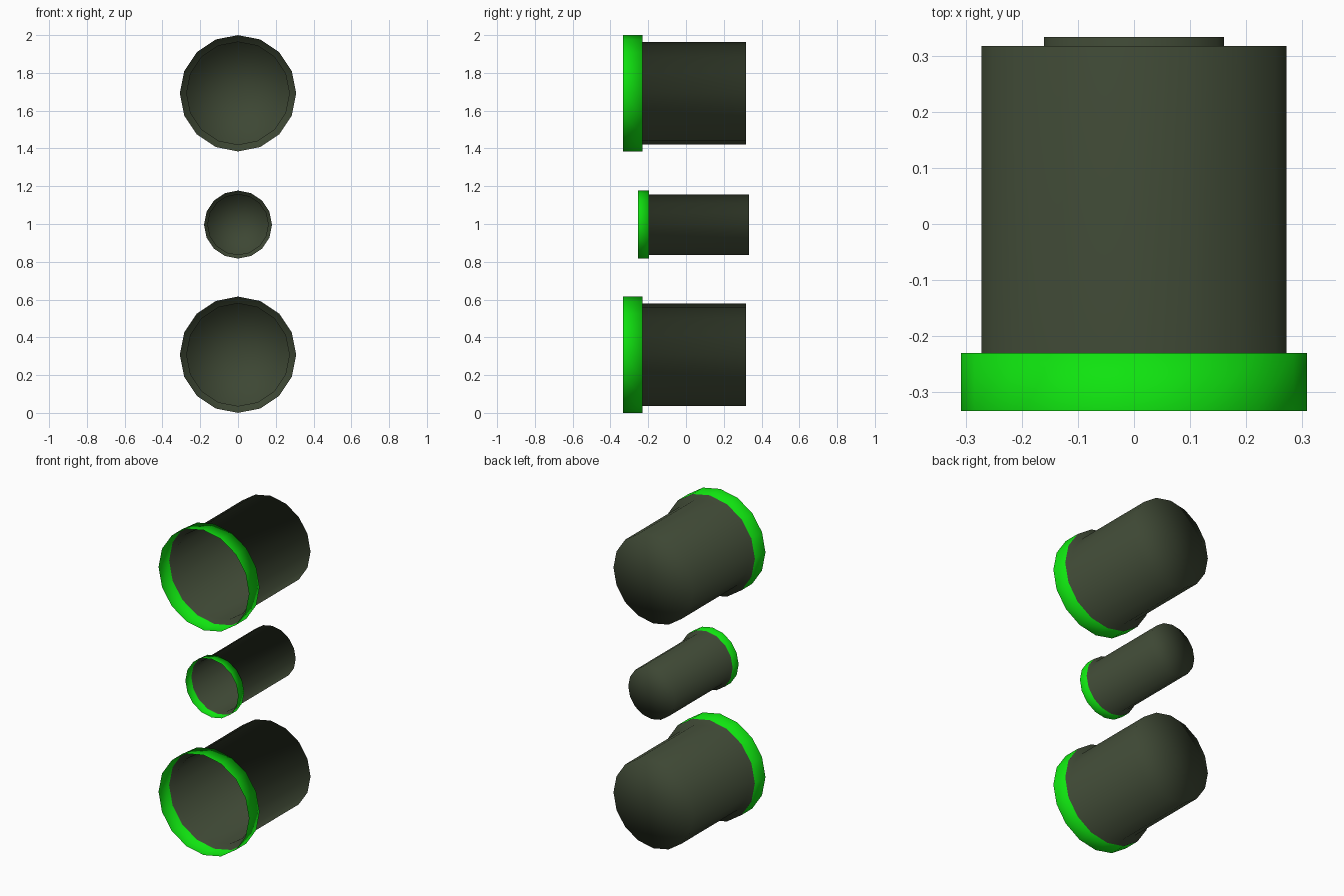
import bpy, bmesh, math

if "Cube" in bpy.data.objects:
    bpy.data.objects.remove(bpy.data.objects["Cube"])

SIDES = 16


def material(name, rgb):
    m = bpy.data.materials.new(name)
    m.diffuse_color = (*rgb, 1.0)
    m.use_nodes = True
    m.node_tree.nodes["Principled BSDF"].inputs["Base Color"].default_value = m.diffuse_color
    return m


olive = material("dark olive", (0.047, 0.063, 0.034))
green = material("bright green", (0.005, 0.77, 0.005))


def lamp_cup(name, z, rim_r, body_r, y_front, y_step, y_back):
    """Thin open cup along y: green rim band, olive step, body and closed back."""
    bm = bmesh.new()
    rings = []
    for r, y in ((rim_r, y_front), (rim_r, y_step), (body_r, y_step), (body_r, y_back)):
        rings.append([bm.verts.new((r * math.sin(2 * math.pi * i / SIDES), y,
                                    z + r * math.cos(2 * math.pi * i / SIDES)))
                      for i in range(SIDES)])
    # rim band, step and body wall
    for k in range(3):
        a, b = rings[k], rings[k + 1]
        for i in range(SIDES):
            j = (i + 1) % SIDES
            f = bm.faces.new((a[i], b[i], b[j], a[j]))
            f.material_index = 1 if k == 0 else 0
    # back cap
    tip = bm.verts.new((0, y_back, z))
    last = rings[-1]
    for i in range(SIDES):
        bm.faces.new((last[i], tip, last[(i + 1) % SIDES]))
    # make the outside face outwards (the wall tells the direction)
    bm.normal_update()
    wall = bm.faces[0] if bm.faces.ensure_lookup_table() is None else None
    c = wall.calc_center_median()
    if wall.normal.x * c.x + wall.normal.z * (c.z - z) < 0:
        bmesh.ops.reverse_faces(bm, faces=bm.faces[:])
    for f in bm.faces:
        f.smooth = True
    me = bpy.data.meshes.new(name)
    bm.to_mesh(me)
    bm.free()
    me.materials.append(olive)
    me.materials.append(green)
    ob = bpy.data.objects.new(name, me)
    bpy.context.collection.objects.link(ob)
    return ob


# two large cups with a small one between them
lamp_cup("upper_cup", 1.692, 0.308, 0.272, -0.333, -0.23, 0.317)
lamp_cup("middle_cup", 0.997, 0.18, 0.16, -0.255, -0.197, 0.333)
lamp_cup("lower_cup", 0.308, 0.308, 0.272, -0.333, -0.23, 0.317)
